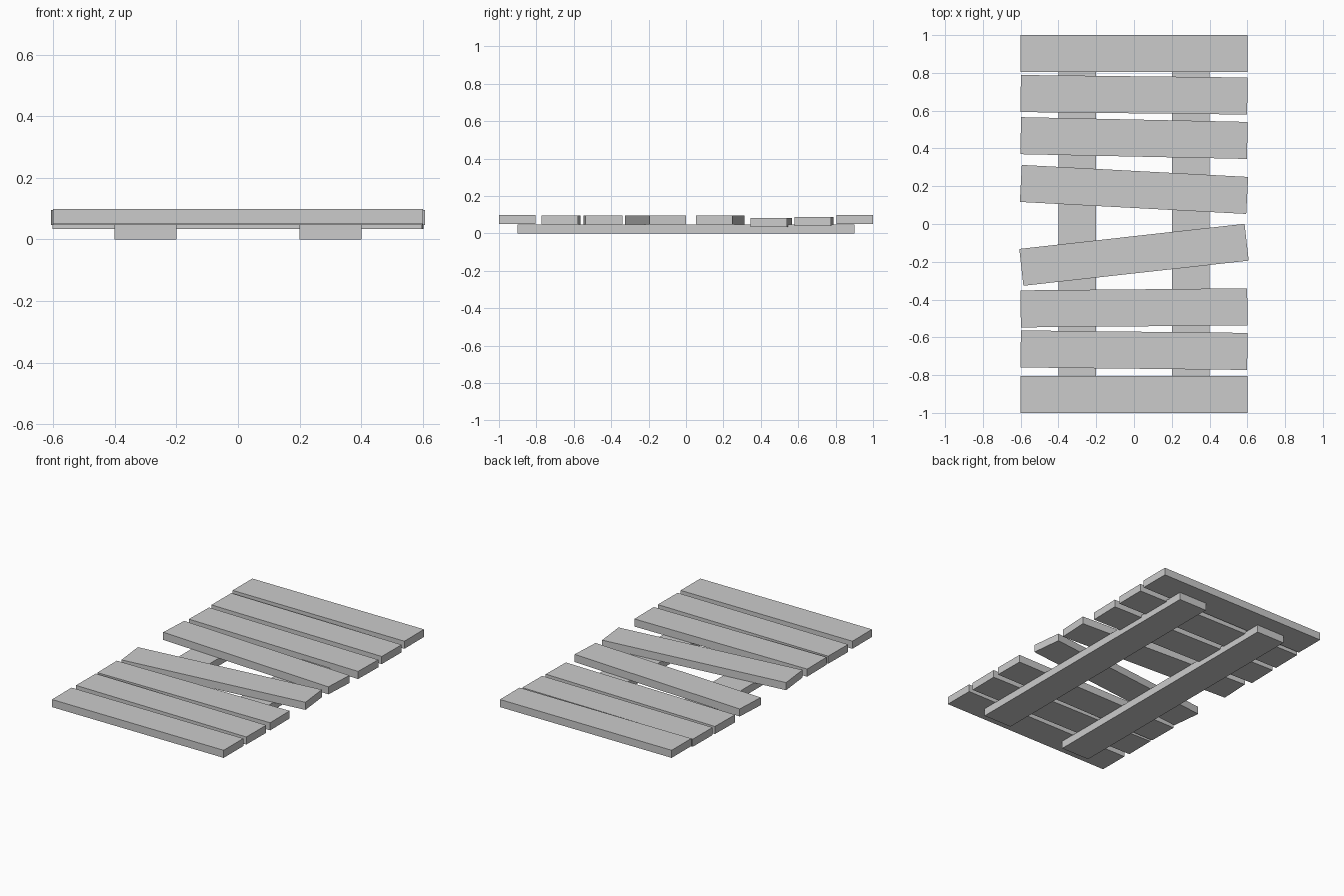
import bpy
from mathutils import Matrix

if "Cube" in bpy.data.objects:
    bpy.data.objects.remove(bpy.data.objects["Cube"])

T = 0.048          # board thickness


def board(name, size, loc, yaw=0.0):
    bpy.ops.mesh.primitive_cube_add(size=1)
    ob = bpy.context.object
    ob.name = name
    ob.data.transform(Matrix.Diagonal((*size, 1)))
    ob.location = loc
    ob.rotation_euler.z = yaw
    return ob


# Two long rails underneath
for side, x in (("left", -0.3), ("right", 0.3)):
    board(f"{side}_rail", (0.2, 1.8, T), (x, 0, T / 2))

# Cross planks, loosely laid: (y, z centre, yaw)
planks = [
    (0.902, 0.074, 0.0),
    (0.684, 0.063, -0.011),
    (0.455, 0.058, -0.021),
    (0.183, 0.071, -0.053),
    (-0.163, 0.071, 0.111),
    (-0.444, 0.071, 0.009),
    (-0.668, 0.071, -0.011),
    (-0.902, 0.074, 0.0),
]
for i, (y, z, yaw) in enumerate(planks):
    board(f"plank_{i + 1}", (1.2, 0.196, T), (0, y, z), yaw)
